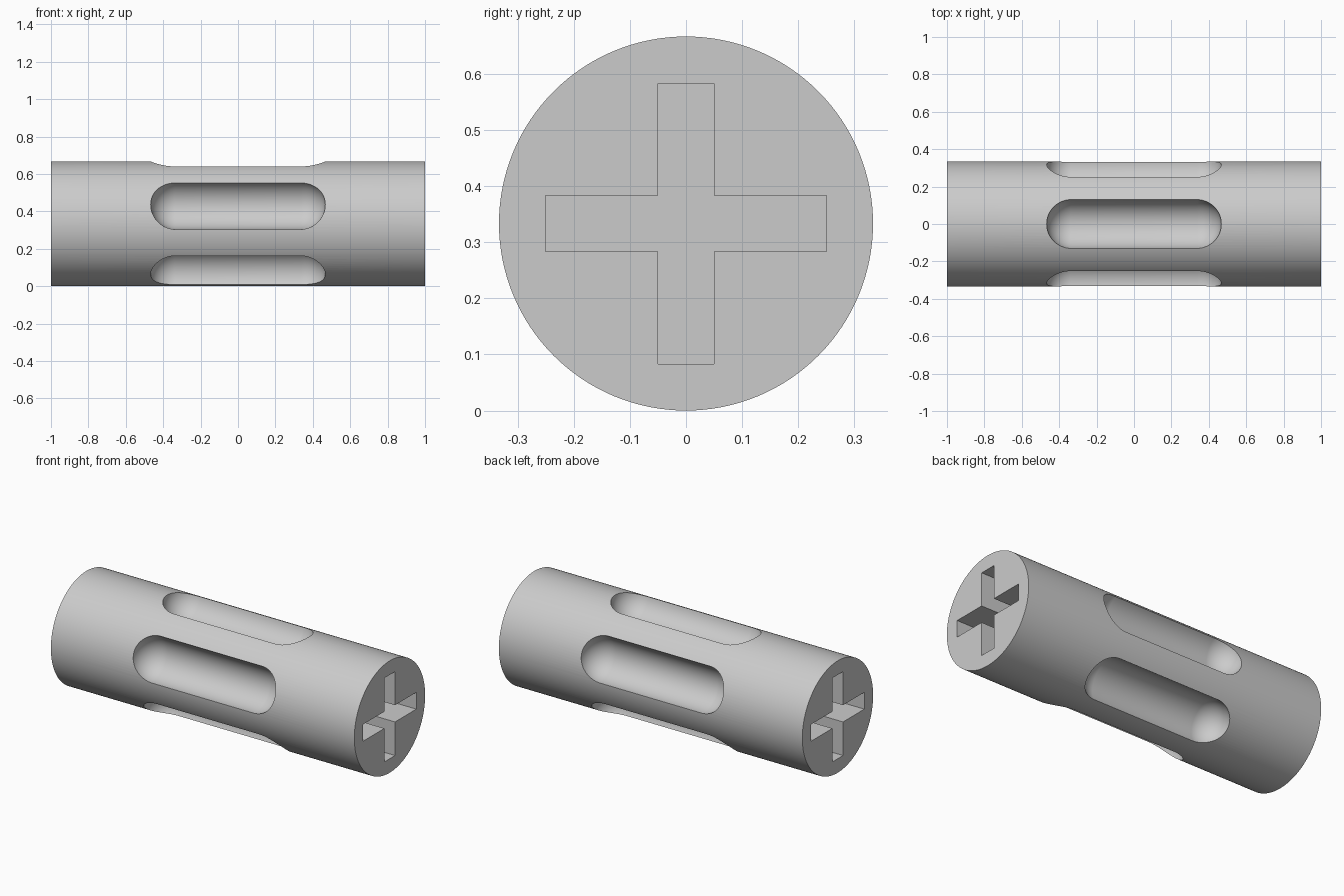
import bpy, bmesh, math
from mathutils import Matrix, Vector

default = bpy.data.objects.get("Cube")
if default:
    bpy.data.objects.remove(default, do_unlink=True)

RADIUS = 1 / 3
HALF_LENGTH = 1.0
SLOT_RADIUS = 0.1333
SLOT_HALF_STRAIGHT = 0.3333
SLOTS = 5
ARM_HALF_WIDTH = 0.05
ARM_REACH = 0.25
SOCKET_DEPTH = 0.3

gray = bpy.data.materials.new("light gray")
gray.use_nodes = True
gray.diffuse_color = (0.6, 0.6, 0.6, 1)
gray.node_tree.nodes["Principled BSDF"].inputs["Base Color"].default_value = (0.6, 0.6, 0.6, 1)

Z_TO_X = Matrix.Rotation(math.pi / 2, 4, 'Y')
LIFT = Matrix.Translation((0, 0, RADIUS))


def make_object(name, bm):
    bmesh.ops.recalc_face_normals(bm, faces=bm.faces)
    mesh = bpy.data.meshes.new(name)
    bm.to_mesh(mesh)
    bm.free()
    mesh.materials.append(gray)
    obj = bpy.data.objects.new(name, mesh)
    bpy.context.collection.objects.link(obj)
    return obj


# Cylindrical body lying along x
bm = bmesh.new()
bmesh.ops.create_cone(bm, cap_ends=True, segments=128, radius1=RADIUS, radius2=RADIUS,
                      depth=2 * HALF_LENGTH, matrix=LIFT @ Z_TO_X)
body = make_object("slotted_cylinder_body", bm)

# Round-ended slot cutters: stretched spheres spaced around the surface
bm = bmesh.new()
for i in range(SLOTS):
    ball = bmesh.ops.create_uvsphere(bm, u_segments=64, v_segments=47, radius=SLOT_RADIUS)["verts"]
    for v in ball:
        v.co.z += math.copysign(SLOT_HALF_STRAIGHT, v.co.z)
    place = (LIFT @ Matrix.Rotation(i * math.tau / SLOTS, 4, 'X')
             @ Matrix.Translation((0, 0, RADIUS)) @ Z_TO_X)
    bmesh.ops.transform(bm, matrix=place, verts=ball)
slot_cutter = make_object("slot_cutter", bm)

# Cross-shaped socket cutters, one at each end
w, r = ARM_HALF_WIDTH, ARM_REACH
bm = bmesh.new()
for side in (-1, 1):
    outline = []
    for k in range(4):
        turn = Matrix.Rotation(k * math.pi / 2, 4, 'X')
        for y, z in ((w, r), (-w, r), (-w, w)):
            point = turn @ Vector((side * (HALF_LENGTH - SOCKET_DEPTH), y, z))
            outline.append(bm.verts.new(LIFT @ point))
    face = bm.faces.new(outline)
    extruded = bmesh.ops.extrude_face_region(bm, geom=[face], use_keep_orig=True)["geom"]
    bmesh.ops.translate(bm, vec=(side * (SOCKET_DEPTH + 0.1), 0, 0),
                        verts=[g for g in extruded if isinstance(g, bmesh.types.BMVert)])
socket_cutter = make_object("socket_cutter", bm)

# Cut the slots and sockets, then remove the cutters
bpy.ops.object.select_all(action='DESELECT')
body.select_set(True)
bpy.context.view_layer.objects.active = body
for cutter in (slot_cutter, socket_cutter):
    cutter.hide_render = True
    cut = body.modifiers.new(cutter.name, 'BOOLEAN')
    cut.operation = 'DIFFERENCE'
    cut.solver = 'EXACT'
    cut.object = cutter
    bpy.ops.object.modifier_apply(modifier=cut.name)
    bpy.data.objects.remove(cutter, do_unlink=True)

bpy.ops.object.shade_smooth_by_angle(angle=math.radians(30))
